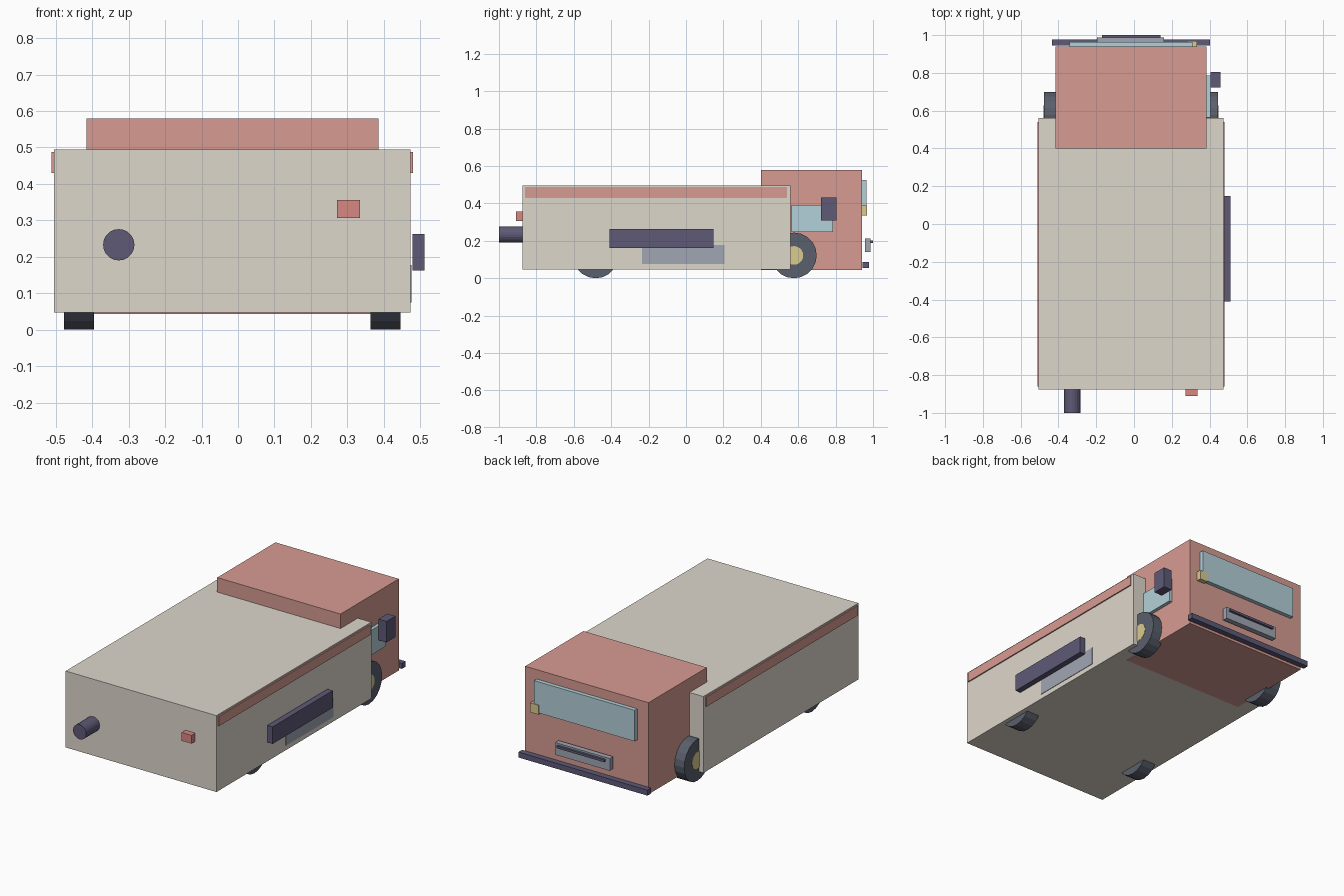
import bpy, math

if "Cube" in bpy.data.objects:
    bpy.data.objects.remove(bpy.data.objects["Cube"])

def material(name, rgb):
    m = bpy.data.materials.new(name)
    m.diffuse_color = (*rgb, 1)
    m.use_nodes = True
    m.node_tree.nodes["Principled BSDF"].inputs["Base Color"].default_value = m.diffuse_color
    return m

RED = material("red_paint", (0.68, 0.33, 0.29))
CREAM = material("cream_paint", (0.73, 0.68, 0.60))
DARK = material("dark_trim", (0.11, 0.10, 0.18))
TYRE = material("tyre", (0.10, 0.115, 0.15))
YELLOW = material("yellow", (0.70, 0.60, 0.28))
GLASS = material("glass", (0.45, 0.63, 0.69))
LAMP = material("red_lamp", (0.67, 0.25, 0.23))
STEEL = material("steel", (0.35, 0.38, 0.45))

def box(name, x, y, z, mat):
    """Box from (min, max) ranges on each axis."""
    bpy.ops.mesh.primitive_cube_add(size=1, location=[sum(r) / 2 for r in (x, y, z)])
    o = bpy.context.object
    o.name = name
    o.scale = [r[1] - r[0] for r in (x, y, z)]
    bpy.ops.object.transform_apply(location=False, rotation=False, scale=True)
    o.data.materials.append(mat)
    return o

def cylinder(name, loc, radius, length, axis, mat, sides=20):
    rot = (0, math.pi / 2, 0) if axis == "x" else (math.pi / 2, 0, 0)
    bpy.ops.mesh.primitive_cylinder_add(vertices=sides, radius=radius, depth=length,
                                        location=loc, rotation=rot)
    o = bpy.context.object
    o.name = name
    o.data.materials.append(mat)
    return o

# main bodies
box("cargo_box", (-0.505, 0.473), (-0.875, 0.56), (0.047, 0.495), CREAM)
box("cab", (-0.415, 0.385), (0.40, 0.94), (0.043, 0.58), RED)

# stripes along the top of both cargo sides
box("left_stripe", (-0.512, -0.504), (-0.86, 0.54), (0.43, 0.487), RED)
box("right_stripe", (0.472, 0.480), (-0.86, 0.54), (0.43, 0.487), RED)

# wheels and hubs, mirrored about the body centre line
MID = -0.016
for end, y in (("front", 0.577), ("rear", -0.483)):
    for side, s in (("left", -1), ("right", 1)):
        cylinder(f"{end}_{side}_wheel", (MID + s * 0.4205, y, 0.122), 0.122, 0.082, "x", TYRE)
        cylinder(f"{end}_{side}_hub", (MID + s * 0.448, y, 0.122), 0.05, 0.03, "x", YELLOW)

# rear-end fittings
cylinder("exhaust_pipe", (-0.327, -0.93, 0.233), 0.043, 0.14, "y", DARK)
box("tail_lamp", (0.272, 0.335), (-0.91, -0.87), (0.307, 0.356), LAMP)

# right side fittings
box("side_tank", (0.478, 0.512), (-0.41, 0.147), (0.162, 0.262), DARK)
box("side_panel", (0.471, 0.476), (-0.235, 0.207), (0.075, 0.178), STEEL)
box("side_window", (0.384, 0.405), (0.565, 0.787), (0.247, 0.392), GLASS)
box("wing_mirror", (0.405, 0.458), (0.722, 0.805), (0.31, 0.433), DARK)

# cab nose
box("windshield", (-0.342, 0.31), (0.938, 0.964), (0.343, 0.525), GLASS)
box("headlamp", (0.28, 0.333), (0.938, 0.968), (0.335, 0.39), YELLOW)
box("bumper", (-0.435, 0.402), (0.944, 0.978), (0.055, 0.087), DARK)
box("grille", (-0.197, 0.158), (0.956, 0.987), (0.14, 0.212), STEEL)
box("grille_bar", (-0.17, 0.14), (0.985, 1.0), (0.188, 0.202), DARK)
